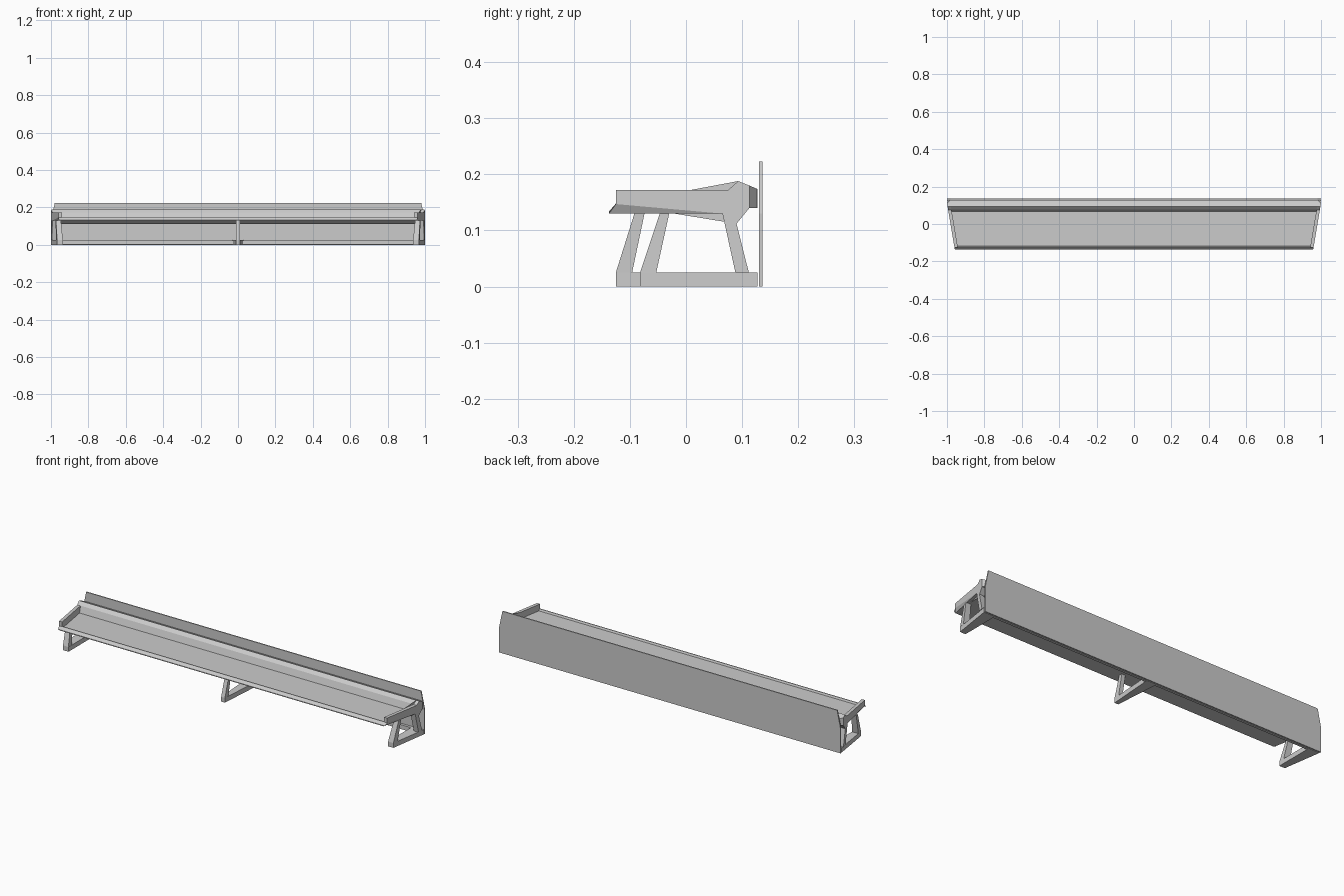
import bpy, bmesh

if "Cube" in bpy.data.objects:
    bpy.data.objects.remove(bpy.data.objects["Cube"])


def loft(name, prof, xa, xb):
    """Solid from a (y, z) profile; xa / xb give the x of each side at (y, z)."""
    bm = bmesh.new()
    a = [bm.verts.new((xa(y, z), y, z)) for y, z in prof]
    b = [bm.verts.new((xb(y, z), y, z)) for y, z in prof]
    n = len(prof)
    ends = [bm.faces.new(a), bm.faces.new(b[::-1])]
    for i in range(n):
        j = (i + 1) % n
        bm.faces.new((a[j], a[i], b[i], b[j]))
    bmesh.ops.triangulate(bm, faces=ends)
    bmesh.ops.recalc_face_normals(bm, faces=bm.faces)
    me = bpy.data.meshes.new(name)
    bm.to_mesh(me)
    bm.free()
    ob = bpy.data.objects.new(name, me)
    bpy.context.collection.objects.link(ob)
    return ob


def pair(name, prof, xa, xb):
    """Same solid on both ends of the model."""
    loft(name + "_right", prof, xa, xb)
    loft(name + "_left", prof, lambda y, z: -xa(y, z), lambda y, z: -xb(y, z))


# plan lines of the splayed ends
def outer(y, z=0):
    return 0.958 + 0.042 * (y + 0.137) / 0.25


def inner(y, z=0):
    return outer(y) - 0.018


# outer face with the rear corner cut back
def outer_cut(y, z):
    return 0.982 if y > 0.12 else outer(y)


# back panel, narrowing towards the top
panel = [(-1, 0), (1, 0), (1, 0.13), (0.98, 0.223), (-0.98, 0.223), (-1, 0.13)]
bm = bmesh.new()
f = bm.faces.new([bm.verts.new((x, 0.130, z)) for x, z in panel])
r = bmesh.ops.extrude_face_region(bm, geom=[f])
bmesh.ops.translate(bm, vec=(0, 0.006, 0),
                    verts=[v for v in r["geom"] if isinstance(v, bmesh.types.BMVert)])
bmesh.ops.recalc_face_normals(bm, faces=bm.faces)
me = bpy.data.meshes.new("back_panel")
bm.to_mesh(me)
bm.free()
bpy.context.collection.objects.link(bpy.data.objects.new("back_panel", me))

# shelf with front lip and rear beam
beam = [(0.093, 0.188), (0.127, 0.174), (0.127, 0.14), (0.113, 0.14), (0.09, 0.112), (0.065, 0.13)]
shelf = [(-0.137, 0.13), (-0.137, 0.134), (-0.125, 0.148), (-0.121, 0.148),
         (-0.117, 0.138), (0.066, 0.138), (0.077, 0.172)] + beam
loft("shelf", shelf, lambda y, z: -inner(y), inner)

# raised end rims and their undercut wedges
rim = [(-0.137, 0.146), (-0.125, 0.15), (-0.125, 0.172), (0.075, 0.172)]
rim = [(-0.137, 0.134), (-0.125, 0.148), (-0.125, 0.172), (0.075, 0.172),
       (0.093, 0.188), (0.113, 0.18), (0.127, 0.174), (0.127, 0.14),
       (0.113, 0.14), (0.09, 0.112), (0.065, 0.13), (-0.125, 0.147)]
rim[0:1] = []
pair("end_rim", rim, inner, outer_cut)
wedge = [(-0.137, 0.13), (-0.137, 0.134), (-0.125, 0.147), (0.065, 0.13)]
pair("end_rim_undercut", wedge, inner,
     lambda y, z: outer(y) - (0.01 if z < 0.131 and y < 0 else 0))

# end frames: foot, front leg, back leg
back_leg = [(0.112, 0.025), (0.088, 0.025), (0.065, 0.13), (0.09, 0.112)]
pair("end_foot", [(-0.082, 0), (0.127, 0), (0.127, 0.025), (-0.082, 0.025)],
     lambda y, z: 0.935, lambda y, z: min(outer(y), 0.999))
pair("end_front_leg", [(-0.082, 0.025), (-0.053, 0.025), (-0.030, 0.13), (-0.047, 0.13)],
     lambda y, z: 0.936 + 0.1 * (z - 0.025), outer)
pair("end_back_leg", back_leg, lambda y, z: inner(y) - 0.01, outer)

# centre frame, foot flaring to the rear
flare = lambda y, z: 0.011 + 0.018 * (y + 0.125) / 0.252
loft("centre_foot", [(-0.125, 0), (0.127, 0), (0.127, 0.025), (-0.125, 0.025)],
     lambda y, z: -flare(y, z), flare)
for name, prof in (("centre_front_leg", [(-0.125, 0.025), (-0.096, 0.025), (-0.074, 0.13), (-0.092, 0.13)]),
                   ("centre_back_leg", back_leg)):
    loft(name, prof, lambda y, z: -0.011, lambda y, z: 0.011)

# low rail joining the feet
loft("rear_rail", [(0.112, 0.001), (0.126, 0.001), (0.126, 0.024), (0.112, 0.024)],
     lambda y, z: -0.94, lambda y, z: 0.94)
